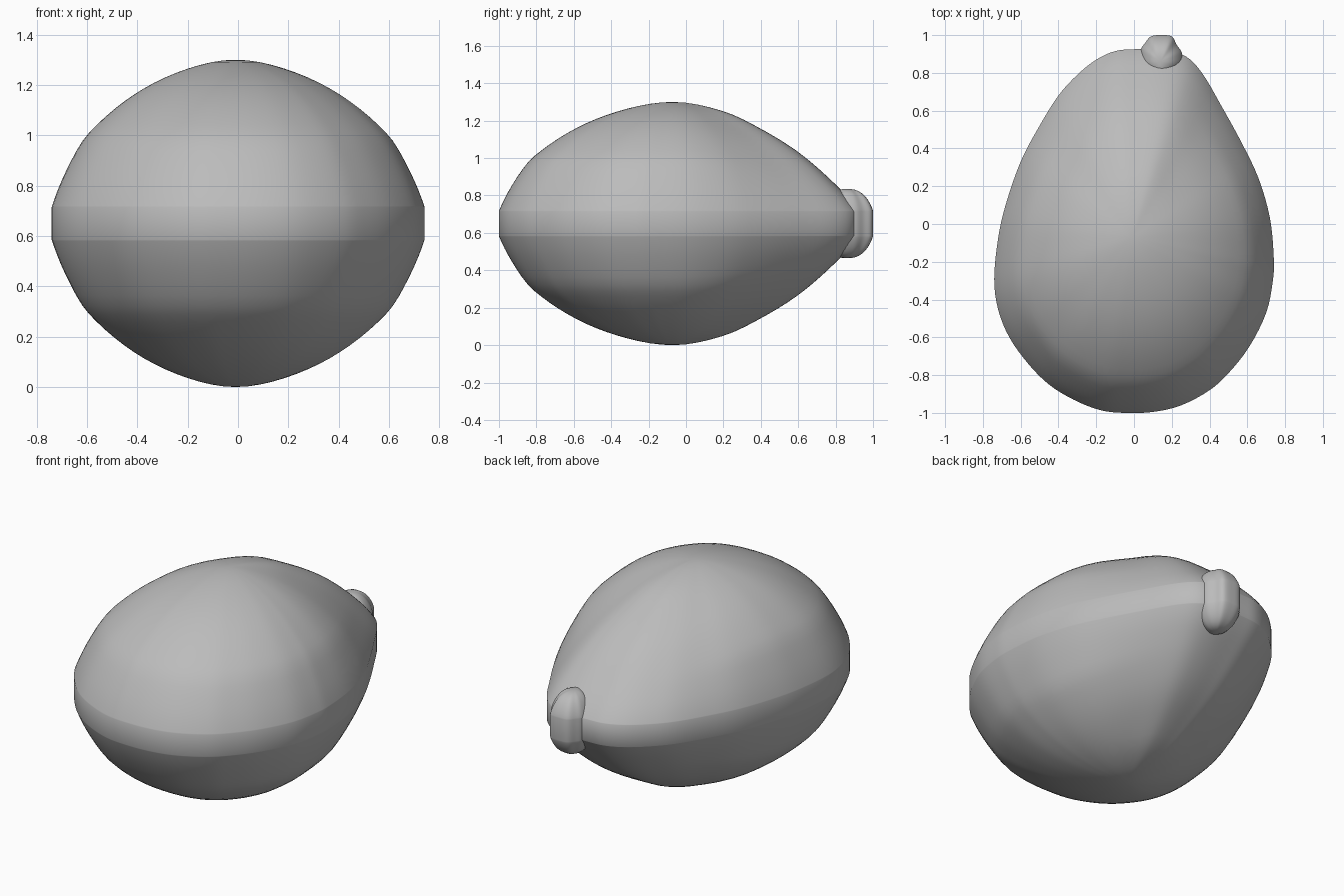
import bpy, bmesh, math
from mathutils import Vector

if "Cube" in bpy.data.objects:
    bpy.data.objects.remove(bpy.data.objects["Cube"], do_unlink=True)

grey = bpy.data.materials.new("plain grey")
grey.use_nodes = True
colour = (0.5, 0.5, 0.5, 1)
grey.diffuse_color = colour
grey.node_tree.nodes["Principled BSDF"].inputs["Base Color"].default_value = colour

MID, HALF_BAND = 0.65, 0.065


def spline(points, steps):
    """Closed Catmull-Rom curve through the points."""
    pts, out, n = [Vector(p) for p in points], [], len(points)
    for i in range(n):
        a, b, c, d = (pts[(i + k) % n] for k in (-1, 0, 1, 2))
        for s in range(steps):
            t = s / steps
            out.append(0.5 * (2 * b + (c - a) * t + (2 * a - 5 * b + 4 * c - d) * t * t
                              + (3 * b - a - 3 * c + d) * t ** 3))
    return out


def lookup(table, t):
    """Smooth cubic interpolation of (t, height) pairs, flat at the crown."""
    n = len(table)
    slope = [0.0]
    for i in range(1, n):
        j = min(i + 1, n - 1)
        slope.append((table[j][1] - table[i - 1][1]) / (table[j][0] - table[i - 1][0]))
    slope[-1] = 1.3 * (table[-1][1] - table[-2][1]) / (table[-1][0] - table[-2][0])
    for i in range(n - 1):
        (x0, y0), (x1, y1) = table[i], table[i + 1]
        if t <= x1:
            w = x1 - x0
            s = (t - x0) / w
            return ((2 * s**3 - 3 * s**2 + 1) * y0 + (s**3 - 2 * s**2 + s) * w * slope[i]
                    + (3 * s**2 - 2 * s**3) * y1 + (s**3 - s**2) * w * slope[i + 1])
    return 0.0


def inflate(name, outline, centre, height, profile, rings):
    """Domes above and below a flat upright band that follows the outline."""
    bm = bmesh.new()
    centre = Vector(centre)
    n = len(outline)
    loops = []
    for side in (1, -1):
        top = bm.verts.new((*centre, MID + side * (HALF_BAND + height)))
        levels = []
        for r in range(1, rings + 1):
            t = math.sin(math.pi / 2 * r / rings)
            ring = []
            for p in outline:
                d = p - centre
                z = HALF_BAND + height * profile(t, d.normalized().y)
                ring.append(bm.verts.new((*(centre + d * t), MID + side * z)))
            levels.append(ring)
        for i in range(n):
            bm.faces.new((top, levels[0][i], levels[0][i - 1]))
            for a, b in zip(levels, levels[1:]):
                bm.faces.new((a[i], a[i - 1], b[i - 1], b[i]))
        loops.append(levels[-1])
    for i in range(n):
        bm.faces.new((loops[0][i], loops[0][i - 1], loops[1][i - 1], loops[1][i]))
    bmesh.ops.recalc_face_normals(bm, faces=bm.faces)
    for f in bm.faces:
        f.smooth = True
    mesh = bpy.data.meshes.new(name)
    bm.to_mesh(mesh)
    bm.free()
    mesh.materials.append(grey)
    obj = bpy.data.objects.new(name, mesh)
    bpy.context.collection.objects.link(obj)
    return obj


# Egg-shaped body, fuller at the front and tapering to the back
body_outline = [
    (0, .925), (-.1, .915), (-.2, .87), (-.3, .79), (-.4, .68), (-.5, .52), (-.6, .33),
    (-.68, .1), (-.72, -.08), (-.74, -.29), (-.72, -.45), (-.66, -.6), (-.56, -.74),
    (-.45, -.85), (-.32, -.93), (-.18, -.985), (-.05, -1), (.1, -.995), (.25, -.96),
    (.4, -.88), (.5, -.79), (.61, -.65), (.7, -.47), (.735, -.3), (.74, -.18), (.72, .03),
    (.66, .24), (.57, .43), (.46, .63), (.36, .8), (.27, .89), (.15, .925)]
full = [(0, 1), (.27, .935), (.55, .765), (.8, .5), (.9, .3), (1, 0)]
taper = [(0, 1), (.27, .915), (.475, .75), (.68, .53), (.88, .23), (1, 0)]


def body_profile(t, back):
    k = max(0, back) ** 2
    return lookup(full, t) * (1 - k) + lookup(taper, t) * k


inflate("fruit_body", spline(body_outline, 4), (-.01, -.07), .585, body_profile, 24)

# Small rounded stem nub at the back
nub_outline = [(.09, .993), (.14, 1), (.2, .993), (.225, .95), (.255, .9), (.25, .82),
               (.14, .72), (.04, .82), (.035, .915), (.06, .96)]
inflate("stem_nub", spline(nub_outline, 5), (.14, .86), .12,
        lambda t, back: (1 - t ** 2.6) ** .8, 10)
